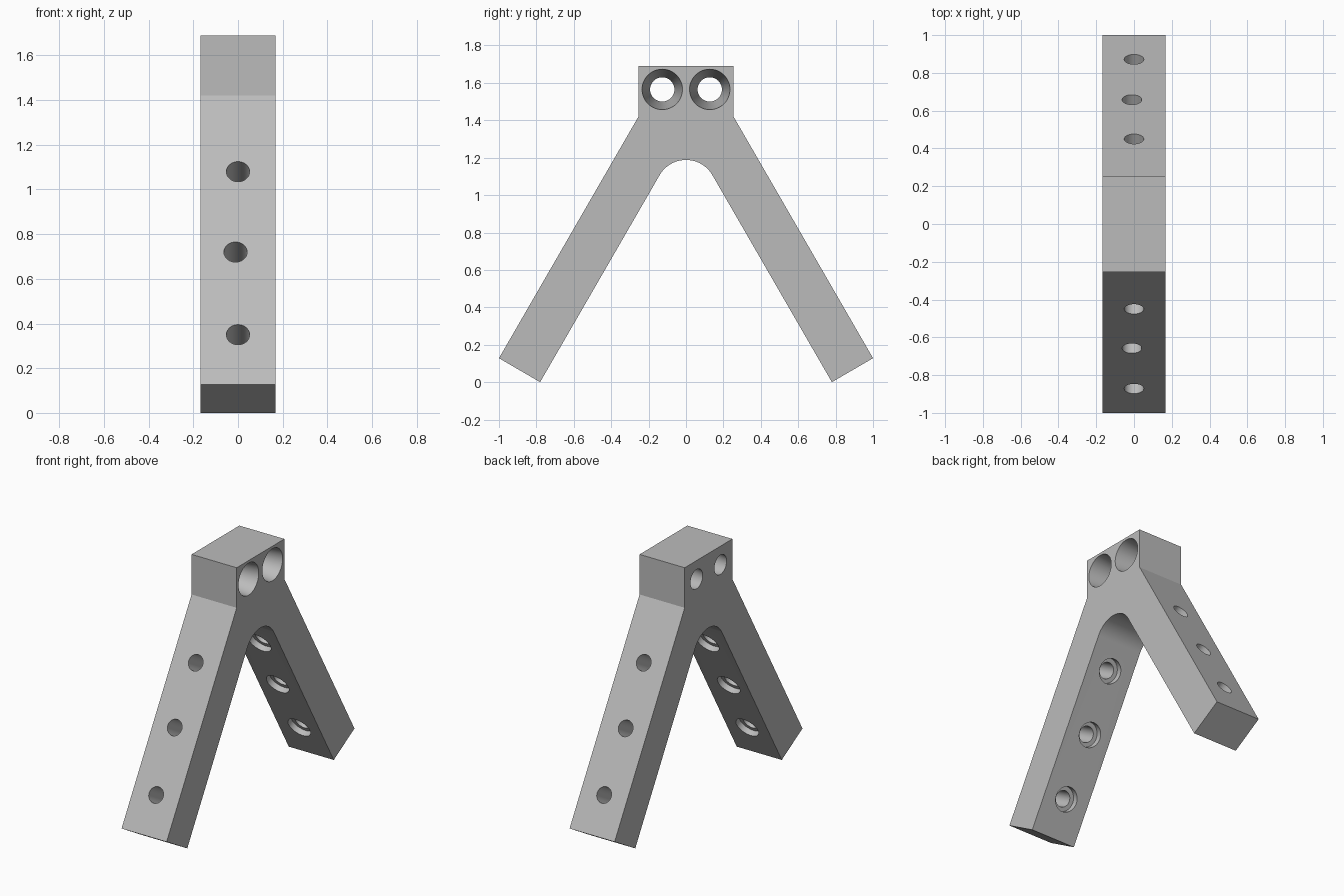
import bpy, bmesh, math
from mathutils import Vector

cube = bpy.data.objects.get("Cube")
if cube:
    bpy.data.objects.remove(cube, do_unlink=True)

HALF_W = 0.168          # half width along x
ANGLE = math.radians(30)
THICK = 0.255           # leg thickness

grey = bpy.data.materials.new("plain_grey")
grey.use_nodes = True
grey.diffuse_color = (0.5, 0.5, 0.5, 1)
grey.node_tree.nodes["Principled BSDF"].inputs["Base Color"].default_value = (0.5, 0.5, 0.5, 1)


def make_object(name, bm):
    bmesh.ops.recalc_face_normals(bm, faces=bm.faces)
    mesh = bpy.data.meshes.new(name)
    bm.to_mesh(mesh)
    bm.free()
    mesh.materials.append(grey)
    obj = bpy.data.objects.new(name, mesh)
    bpy.context.collection.objects.link(obj)
    return obj


def cutter(name, start, end, r1, r2):
    """Round cutter running from start (radius r1) to end (radius r2)."""
    start, end = Vector(start), Vector(end)
    axis = end - start
    bm = bmesh.new()
    bmesh.ops.create_cone(bm, cap_ends=True, segments=48, radius1=r1, radius2=r2, depth=axis.length)
    obj = make_object(name, bm)
    obj.data.transform(axis.to_track_quat("Z", "Y").to_matrix().to_4x4())
    obj.location = (start + end) / 2
    obj.hide_render = True
    return obj


# Side profile: head, sloping legs and rounded crotch
ARC_R, ARC_Z = 0.163, 1.025
half = [(0.254, 1.69), (0.254, 1.42), (1.0, 0.128), (0.78, 0.0)]
arc = [(ARC_R * math.cos(a), ARC_Z + ARC_R * math.sin(a))
       for a in (ANGLE + i * (math.pi - 2 * ANGLE) / 24 for i in range(25))]
profile = half + arc + [(-y, z) for y, z in reversed(half)]

bm = bmesh.new()
face = bm.faces.new([bm.verts.new((-HALF_W, y, z)) for y, z in profile])
side = bmesh.ops.extrude_face_region(bm, geom=[face])
bmesh.ops.translate(bm, vec=(2 * HALF_W, 0, 0),
                    verts=[v for v in side["geom"] if isinstance(v, bmesh.types.BMVert)])
bracket = make_object("angled_bracket", bm)

cutters = []
for s in (-1, 1):
    # Tapered holes through the head, wide end on +x
    slope = (0.108 - 0.065) / (2 * HALF_W)
    over = 0.02
    cutters.append(cutter("head_hole_cutter", (HALF_W + over, s * 0.127, 1.565),
                          (-HALF_W - over, s * 0.127, 1.565),
                          0.108 + slope * over, 0.065 - slope * over))
    # Bolt holes through the legs, counterbored on the inner face
    normal = Vector((0, s * math.cos(ANGLE), math.sin(ANGLE)))
    for x, z in ((0, 1.08), (-0.011, 0.72), (0, 0.35)):
        outer = Vector((x, s * (0.254 + (1.42 - z) * math.tan(ANGLE)), z))
        inner = outer - normal * THICK
        cutters.append(cutter("bolt_hole_cutter", outer + normal * 0.05,
                              inner - normal * 0.03, 0.052, 0.052))
        cutters.append(cutter("counterbore_cutter", inner + normal * 0.04,
                              inner - normal * 0.05, 0.08, 0.08))

# Cut every hole, then discard the cutters
bpy.ops.object.select_all(action="DESELECT")
bracket.select_set(True)
bpy.context.view_layer.objects.active = bracket
for c in cutters:
    mod = bracket.modifiers.new("hole", "BOOLEAN")
    mod.operation = "DIFFERENCE"
    mod.solver = "EXACT"
    mod.object = c
    bpy.ops.object.modifier_apply(modifier=mod.name)
    bpy.data.objects.remove(c, do_unlink=True)

bpy.ops.object.shade_smooth_by_angle(angle=math.radians(25))
